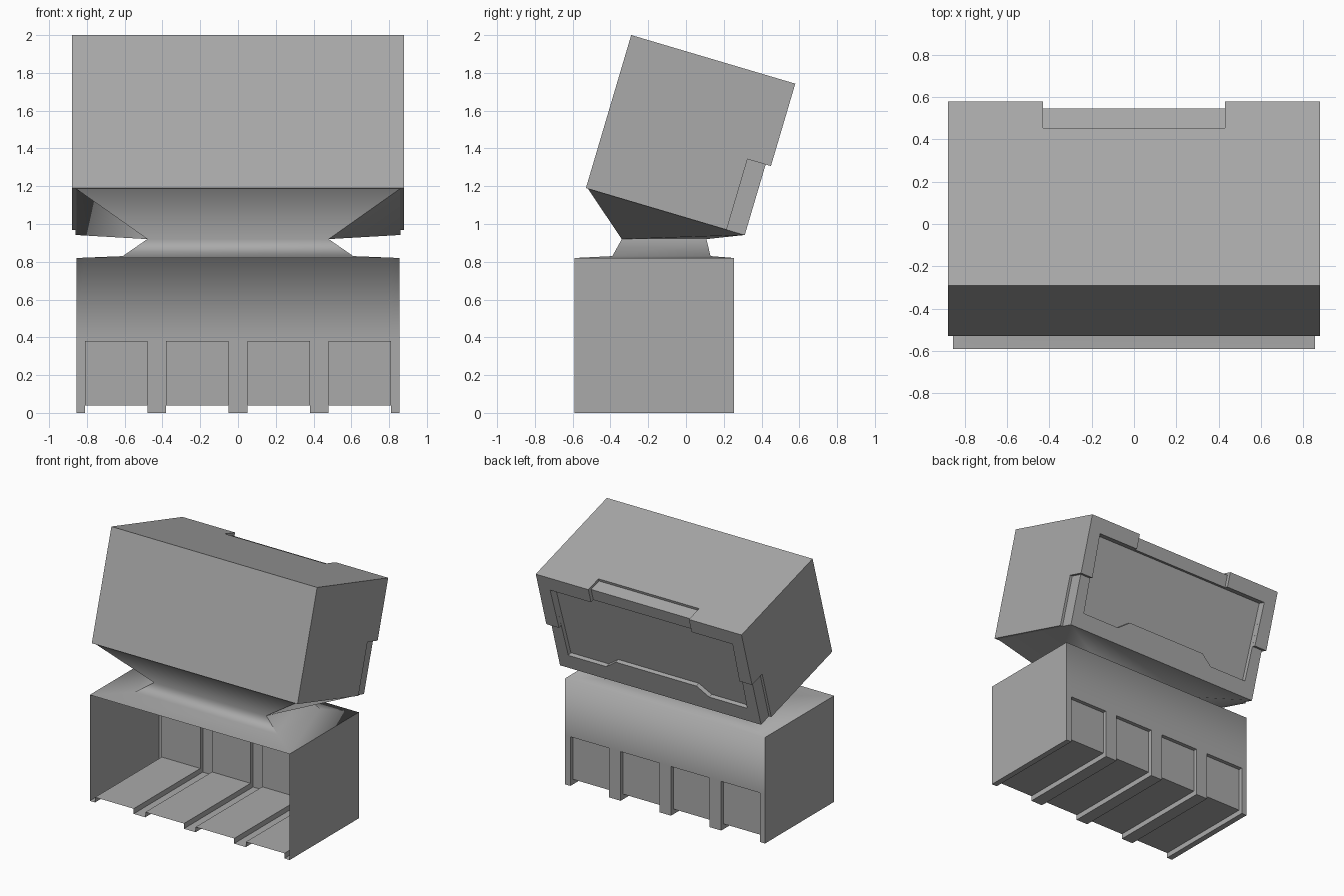
import bpy, bmesh
from math import radians
from mathutils import Matrix, Vector

cube = bpy.data.objects.get("Cube")
if cube:
    bpy.data.objects.remove(cube, do_unlink=True)

grey = bpy.data.materials.new("plain grey")
grey.use_nodes = True
grey.diffuse_color = (0.4, 0.4, 0.4, 1)
grey.node_tree.nodes["Principled BSDF"].inputs["Base Color"].default_value = (0.4, 0.4, 0.4, 1)

# Head frame: x across, y towards the back, z up along the tilted front
HEAD = Matrix.Translation((0, -0.53, 1.19)) @ Matrix.Rotation(radians(-16.5), 4, 'X')


def add_object(name, bm):
    mesh = bpy.data.meshes.new(name)
    bm.to_mesh(mesh)
    bm.free()
    mesh.materials.append(grey)
    obj = bpy.data.objects.new(name, mesh)
    bpy.context.collection.objects.link(obj)
    return obj


def slab(name, loops, y0, y1):
    """Fill outlines (x, z) in the head frame, later ones being holes, from y0 to y1."""
    bm = bmesh.new()
    edges = []
    for loop in loops:
        vs = [bm.verts.new((x, (y0 + y1) / 2, z)) for x, z in loop]
        edges += [bm.edges.new((vs[i - 1], vs[i])) for i in range(len(vs))]
    bmesh.ops.triangle_fill(bm, use_beauty=True, use_dissolve=False, edges=edges)
    bmesh.ops.recalc_face_normals(bm, faces=bm.faces)
    obj = add_object(name, bm)
    obj.matrix_world = HEAD
    solid = obj.modifiers.new("thickness", 'SOLIDIFY')
    solid.thickness = y1 - y0
    solid.offset = 0
    return obj


def rect(w, h):
    return [(-w, 0), (w, 0), (w, h), (-w, h)]


def mirrored(half):
    return half + [(-x, z) for x, z in reversed(half)]


# Head: shell, slimmer core, bezel around a recessed panel, corner wraps
slab("head_shell", [rect(0.88, 0.845)], 0, 0.777)
slab("head_core", [rect(0.86, 0.825)], 0.77, 0.845)
panel = mirrored([(0.345, 0.19), (0.44, 0.12), (0.765, 0.12), (0.78, 0.73)])
slab("back_bezel", [rect(0.86, 0.825), panel], 0.84, 0.877)
wrap = [(0.43, 0.845), (0.88, 0.845), (0.88, 0.39), (0.772, 0.39), (0.78, 0.73), (0.43, 0.73)]
for side, s in (("left", 1), ("right", -1)):
    slab(side + "_corner_wrap", [[(s * x, z) for x, z in wrap]], 0.77, 0.906)

# Body: open-fronted shell with a ribbed floor and back, roof and pinched neck
W, FRONT, BACK, TOP, PANEL_TOP = 0.855, -0.59, 0.255, 0.82, 0.38
bm = bmesh.new()


def face(*points):
    bm.faces.new([bm.verts.new(p) for p in points])


path = [(-W, False)]
for c in (-0.645, -0.215, 0.215, 0.645):
    l, r = c - 0.165, c + 0.165
    path += [(l, False), (l, True), (r, True), (r, False)]
path.append((W, False))

for (xa, ra), (xb, rb) in zip(path, path[1:]):
    (za, ya), (zb, yb) = [(0.04, BACK - 0.03) if r else (0, BACK) for r in (ra, rb)]
    face((xa, FRONT, za), (xb, FRONT, zb), (xb, yb, zb), (xa, ya, za))
    face((xa, ya, za), (xb, yb, zb), (xb, yb, PANEL_TOP), (xa, ya, PANEL_TOP))
    if xa != xb:
        face((xa, BACK, PANEL_TOP), (xb, BACK, PANEL_TOP), (xb, BACK, TOP), (xa, BACK, TOP))
    if ra and rb:
        face((xa, ya, PANEL_TOP), (xb, yb, PANEL_TOP), (xb, BACK, PANEL_TOP), (xa, BACK, PANEL_TOP))

for x in (-W, W):
    face((x, FRONT, 0), (x, BACK, 0), (x, BACK, PANEL_TOP), (x, BACK, TOP), (x, FRONT, TOP))


def ring(w, y0, y1, z):
    return [Vector(p) for p in ((-w, y0, z), (w, y0, z), (w, y1, z), (-w, y1, z))]


rings = [ring(W, FRONT, BACK, TOP),
         ring(0.61, -0.39, 0.13, 0.83),
         ring(0.48, -0.34, 0.108, 0.92),
         [HEAD @ p for p in ring(0.86, 0.01, 0.877, 0.001)]]
for n, (low, high) in enumerate(zip(rings, rings[1:])):
    for i in range(4):
        j = (i + 1) % 4
        between = []
        if n == 0 and i == 2:  # share the back wall's top points
            xs = sorted({x for x, _ in path[1:-1]}, reverse=True)
            between = [(x, BACK, TOP) for x in xs]
        face(low[i], *between, low[j], high[j], high[i])

bmesh.ops.remove_doubles(bm, verts=bm.verts, dist=0.0005)
bmesh.ops.recalc_face_normals(bm, faces=bm.faces)
for f in bm.faces:
    f.smooth = True
# Keep the crosswise folds of roof and neck soft, all other corners crisp
for e in bm.edges:
    a, b = (v.co for v in e.verts)
    crosswise = abs(a.y - b.y) + abs(a.z - b.z) < 0.001 and 0.8 < a.z < 0.95
    e.smooth = crosswise or e.calc_face_angle(0) < radians(40)
add_object("body_shell_and_neck", bm)
